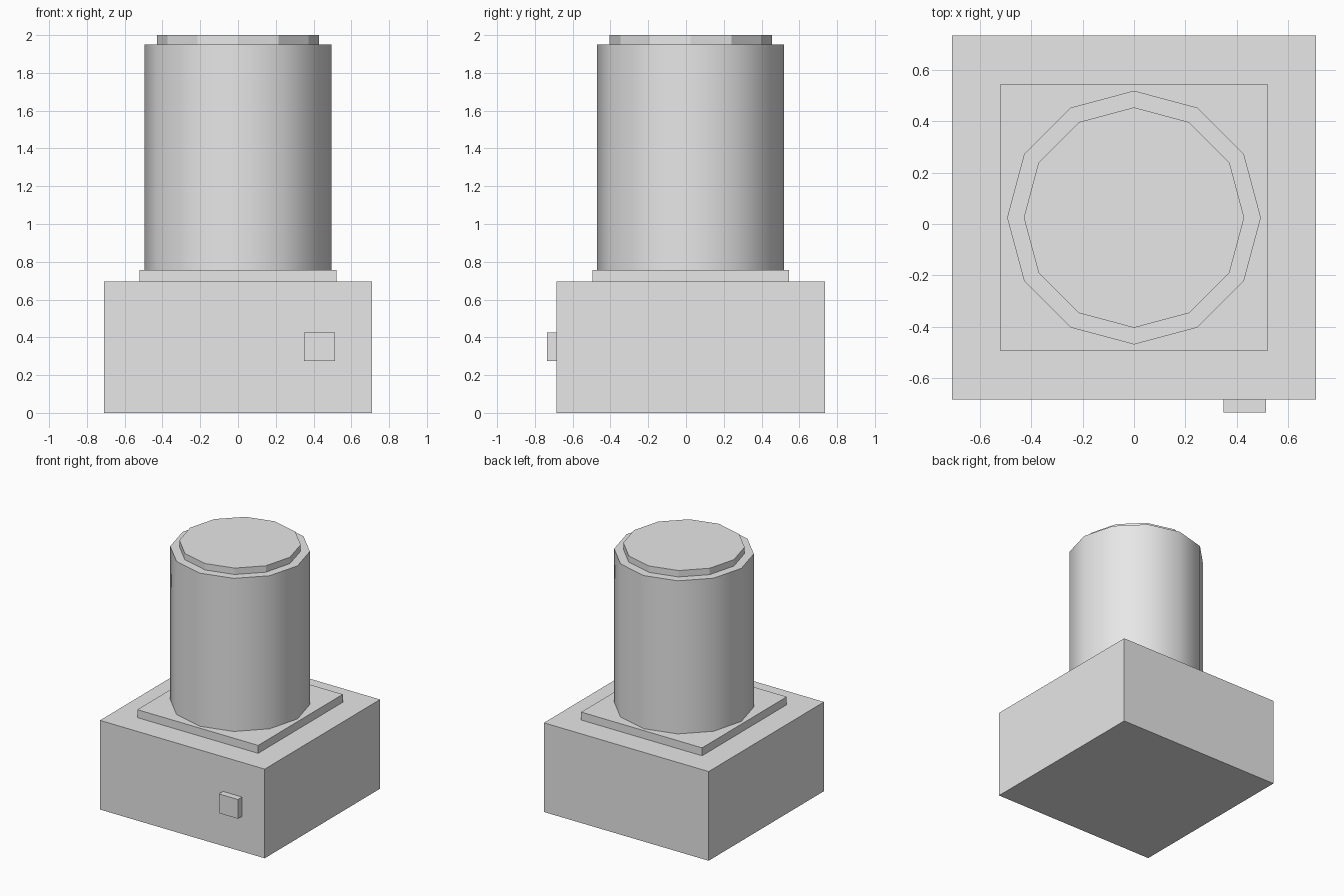
import bpy
import math

if "Cube" in bpy.data.objects:
    bpy.data.objects.remove(bpy.data.objects["Cube"], do_unlink=True)

CENTRE_Y = 0.025

grey = bpy.data.materials.new("plain_grey")
grey.use_nodes = True
colour = (0.8, 0.8, 0.8, 1)
grey.diffuse_color = colour
grey.node_tree.nodes["Principled BSDF"].inputs["Base Color"].default_value = colour


def finish(name):
    obj = bpy.context.object
    obj.name = name
    obj.data.materials.append(grey)
    return obj


def box(name, x, y, z, size):
    """Box centred on x and y, standing on z."""
    bpy.ops.mesh.primitive_cube_add(size=1, location=(x, y, z + size[2] / 2))
    bpy.context.object.scale = size
    bpy.ops.object.transform_apply(location=False, rotation=False, scale=True)
    return finish(name)


def drum(name, radius, bottom, top):
    """Twelve-sided upright cylinder with corners on the axes."""
    bpy.ops.mesh.primitive_cylinder_add(
        vertices=12, radius=radius, depth=top - bottom,
        location=(0, CENTRE_Y, (bottom + top) / 2))
    return finish(name)


# Square body with a raised plate
box("base", 0, CENTRE_Y, 0, (1.42, 1.42, 0.695))
box("raised_plate", 0, CENTRE_Y, 0.695, (1.042, 1.042, 0.062))

# Smooth-sided column with a faceted lid
drum("column", 0.495, 0.757, 1.95)
bpy.ops.object.shade_smooth_by_angle(angle=math.radians(40))
drum("lid", 0.43, 1.95, 2.0)

# Button on the front
box("button", 0.432, -0.71, 0.275, (0.165, 0.05, 0.15))
